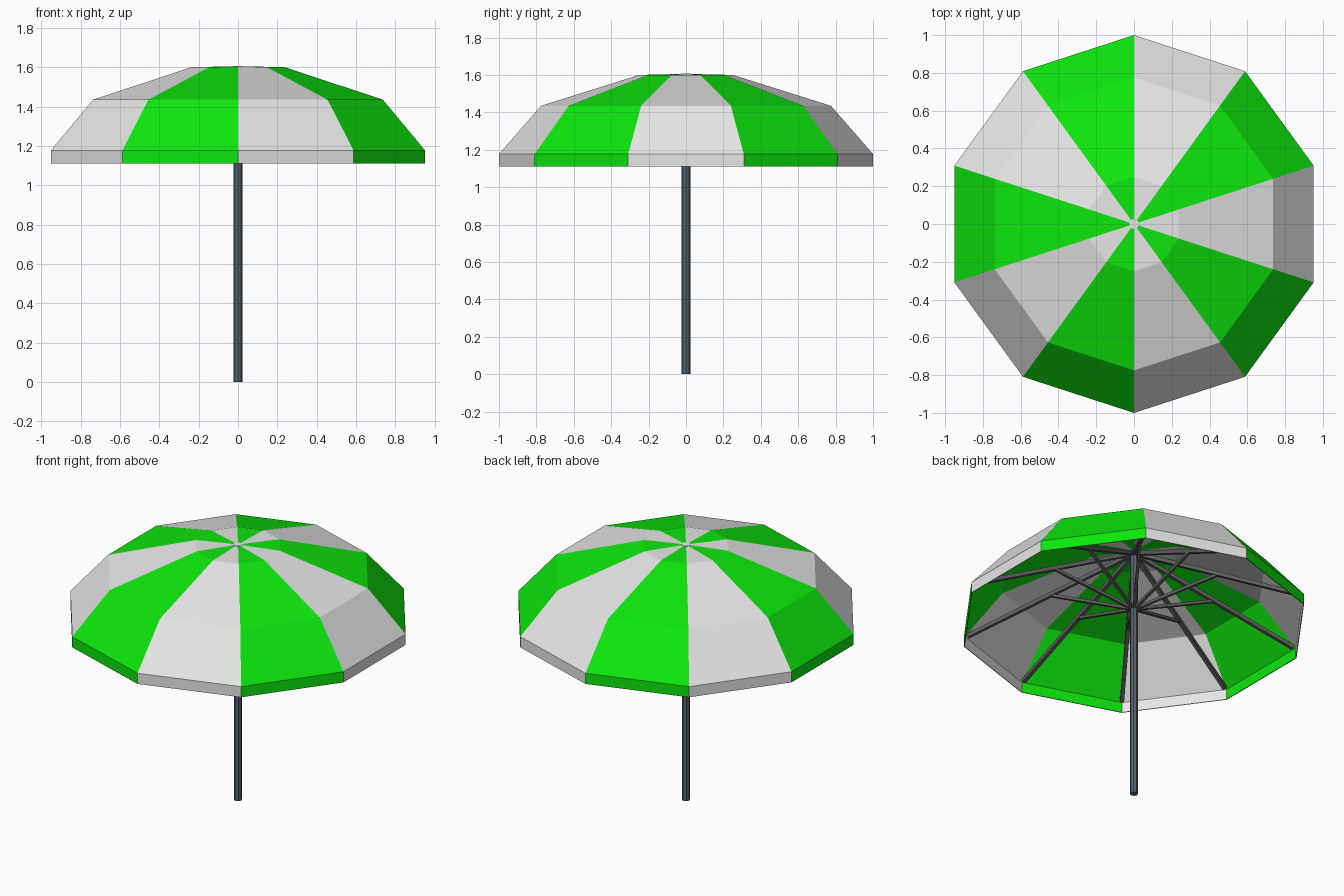
import bpy, bmesh
from math import cos, sin, radians
from mathutils import Vector

if "Cube" in bpy.data.objects:
    bpy.data.objects.remove(bpy.data.objects["Cube"])

SIDES = 10


def material(name, rgb):
    m = bpy.data.materials.new(name)
    m.diffuse_color = (*rgb, 1)
    m.use_nodes = True
    m.node_tree.nodes["Principled BSDF"].inputs["Base Color"].default_value = m.diffuse_color
    return m


GREEN = material("bright green cloth", (0.004, 0.80, 0.004))
WHITE = material("white cloth", (0.80, 0.80, 0.80))
SLATE = material("slate metal", (0.10, 0.13, 0.16))
DARK = material("dark grey metal", (0.11, 0.11, 0.11))


def finish(bm, name, mats):
    bmesh.ops.recalc_face_normals(bm, faces=bm.faces)
    mesh = bpy.data.meshes.new(name)
    bm.to_mesh(mesh)
    bm.free()
    for m in mats:
        mesh.materials.append(m)
    ob = bpy.data.objects.new(name, mesh)
    bpy.context.collection.objects.link(ob)
    return ob


def polar(r, k, z):
    a = radians(90 + 360 / SIDES * k)
    return Vector((r * cos(a), r * sin(a), z))


def rod(name, p, q, radius, sides, mat):
    """Straight prism from p to q."""
    bm = bmesh.new()
    d = q - p
    bmesh.ops.create_cone(bm, cap_ends=True, segments=sides, radius1=radius,
                          radius2=radius, depth=d.length)
    if sides == 4:  # turn square bars flat side up
        for v in bm.verts:
            x, y = v.co.x, v.co.y
            v.co.x, v.co.y = (x - y) * 0.7071, (x + y) * 0.7071
    rot = d.to_track_quat('Z', 'Y').to_matrix().to_4x4()
    rot.translation = (p + q) / 2
    bm.transform(rot)
    return finish(bm, name, [mat])


# Canopy with hanging valance, panels alternating in colour
profile = [(1.0, 1.11), (1.0, 1.177), (0.775, 1.435), (0.25, 1.60), (0.025, 1.605)]
bm = bmesh.new()
rings = [[bm.verts.new(polar(r, k, z)) for k in range(SIDES)] for r, z in profile]
for low, high in zip(rings, rings[1:]):
    for k in range(SIDES):
        n = (k + 1) % SIDES
        f = bm.faces.new((low[k], low[n], high[n], high[k]))
        f.material_index = k % 2
canopy = finish(bm, "canopy", [GREEN, WHITE])
solid = canopy.modifiers.new("cloth thickness", 'SOLIDIFY')
solid.thickness = 0.005
solid.offset = -1

# Small cap closing the crown
rod("crown_cap", Vector((0, 0, 1.599)), Vector((0, 0, 1.607)), 0.026, SIDES, WHITE)

# Pole
rod("pole", Vector((0, 0, 0)), Vector((0, 0, 1.598)), 0.023, 8, SLATE)

# Straight ribs to every corner, with struts rising from the pole to their middles
for k in range(SIDES):
    top, tip = polar(0.01, k, 1.58), polar(0.98, k, 1.175)
    rod(f"rib_{k + 1}", top, tip, 0.016, 4, DARK)
    rod(f"strut_{k + 1}", polar(0.01, k, 1.22), top.lerp(tip, 0.5), 0.012, 4, DARK)
